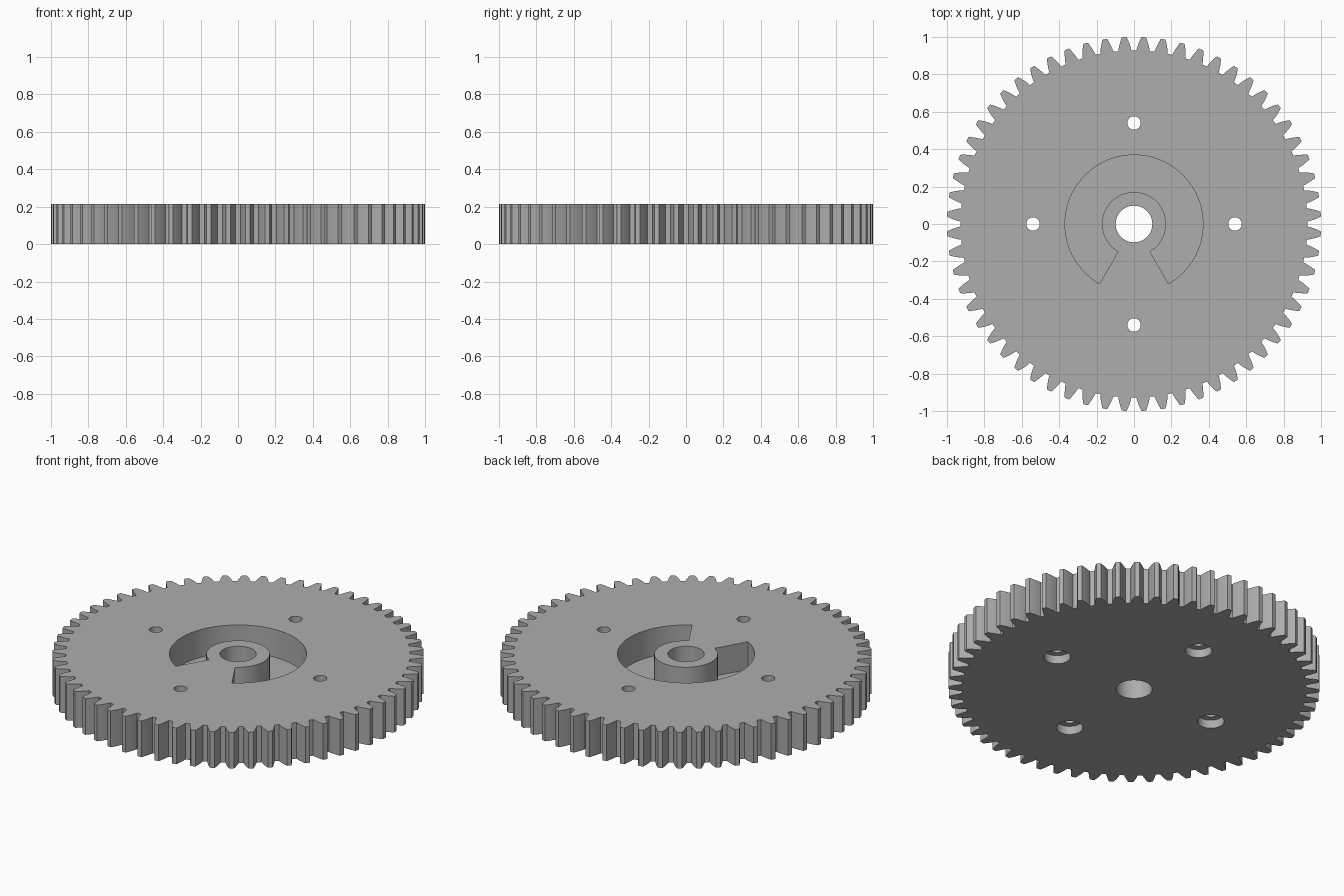
import bpy
import bmesh
from math import acos, cos, pi, radians, sin, tan

if "Cube" in bpy.data.objects:
    bpy.data.objects.remove(bpy.data.objects["Cube"])

HEIGHT = 0.215
TEETH = 60
MODULE = 2 / (TEETH + 2)
TIP = 1.0
PITCH = MODULE * TEETH / 2
ROOT = PITCH - 1.25 * MODULE
PRESSURE = radians(20)
POCKET_FLOOR = 0.05

grey = bpy.data.materials.new("light grey plastic")
grey.use_nodes = True
grey.diffuse_color = (0.42, 0.42, 0.42, 1)
grey.node_tree.nodes["Principled BSDF"].inputs["Base Color"].default_value = grey.diffuse_color


def polar(r, a):
    return r * cos(a), r * sin(a)


def half_angle(r):
    """Half the angular width of an involute tooth at radius r."""
    a = acos(PITCH * cos(PRESSURE) / r)
    return pi / (2 * TEETH) + (tan(PRESSURE) - PRESSURE) - (tan(a) - a)


def prism(name, outline, z0, z1):
    """Extrude a closed outline between two heights."""
    bm = bmesh.new()
    base = bm.faces.new([bm.verts.new((x, y, z0)) for x, y in outline])
    top = bmesh.ops.extrude_face_region(bm, geom=[base])["geom"]
    verts = [v for v in top if isinstance(v, bmesh.types.BMVert)]
    bmesh.ops.translate(bm, verts=verts, vec=(0, 0, z1 - z0))
    bmesh.ops.recalc_face_normals(bm, faces=bm.faces)
    mesh = bpy.data.meshes.new(name)
    bm.to_mesh(mesh)
    bm.free()
    mesh.materials.append(grey)
    obj = bpy.data.objects.new(name, mesh)
    bpy.context.collection.objects.link(obj)
    return obj


def circle(r, cx=0, cy=0, n=48):
    ring = [polar(r, 2 * pi * i / n) for i in range(n)]
    return [(cx + x, cy + y) for x, y in ring]


# Toothed wheel body, with a tooth gap on each axis
outline = []
radii = [ROOT + (TIP - ROOT) * i / 4 for i in range(5)]
for t in range(TEETH):
    mid = 2 * pi * (t + 0.5) / TEETH
    outline += [polar(r, mid - half_angle(r)) for r in radii]
    outline += [polar(r, mid + half_angle(r)) for r in reversed(radii)]
gear = prism("gear_wheel", outline, 0, HEIGHT)

# Open-ended ring pocket around the hub, leaving one wide spoke at the front
steps = 80
arc = [radians(-60 + 300 * i / steps) for i in range(steps + 1)]
pocket = [polar(0.369, a) for a in arc] + [polar(0.171, a) for a in reversed(arc)]
cutters = [prism("pocket_cutter", pocket, POCKET_FLOOR, HEIGHT + 0.1),
           prism("bore_cutter", circle(0.098), -0.1, HEIGHT + 0.1)]

# Four screw holes, counterbored from below
for i in range(4):
    x, y = polar(0.54, i * pi / 2)
    cutters.append(prism("screw_hole_cutter", circle(0.036, x, y, 32), -0.1, HEIGHT + 0.1))
    cutters.append(prism("counterbore_cutter", circle(0.072, x, y, 32), -0.1, 0.05))

# Apply every cut, then discard the cutters
bpy.context.view_layer.objects.active = gear
for cutter in cutters:
    cut = gear.modifiers.new("cut", "BOOLEAN")
    cut.operation = "DIFFERENCE"
    cut.solver = "EXACT"
    cut.object = cutter
    bpy.ops.object.modifier_apply(modifier=cut.name)
    bpy.data.objects.remove(cutter)

# Smooth the round walls, keep the rims crisp
bpy.ops.object.select_all(action="DESELECT")
gear.select_set(True)
bpy.ops.object.shade_smooth_by_angle(angle=radians(25))
